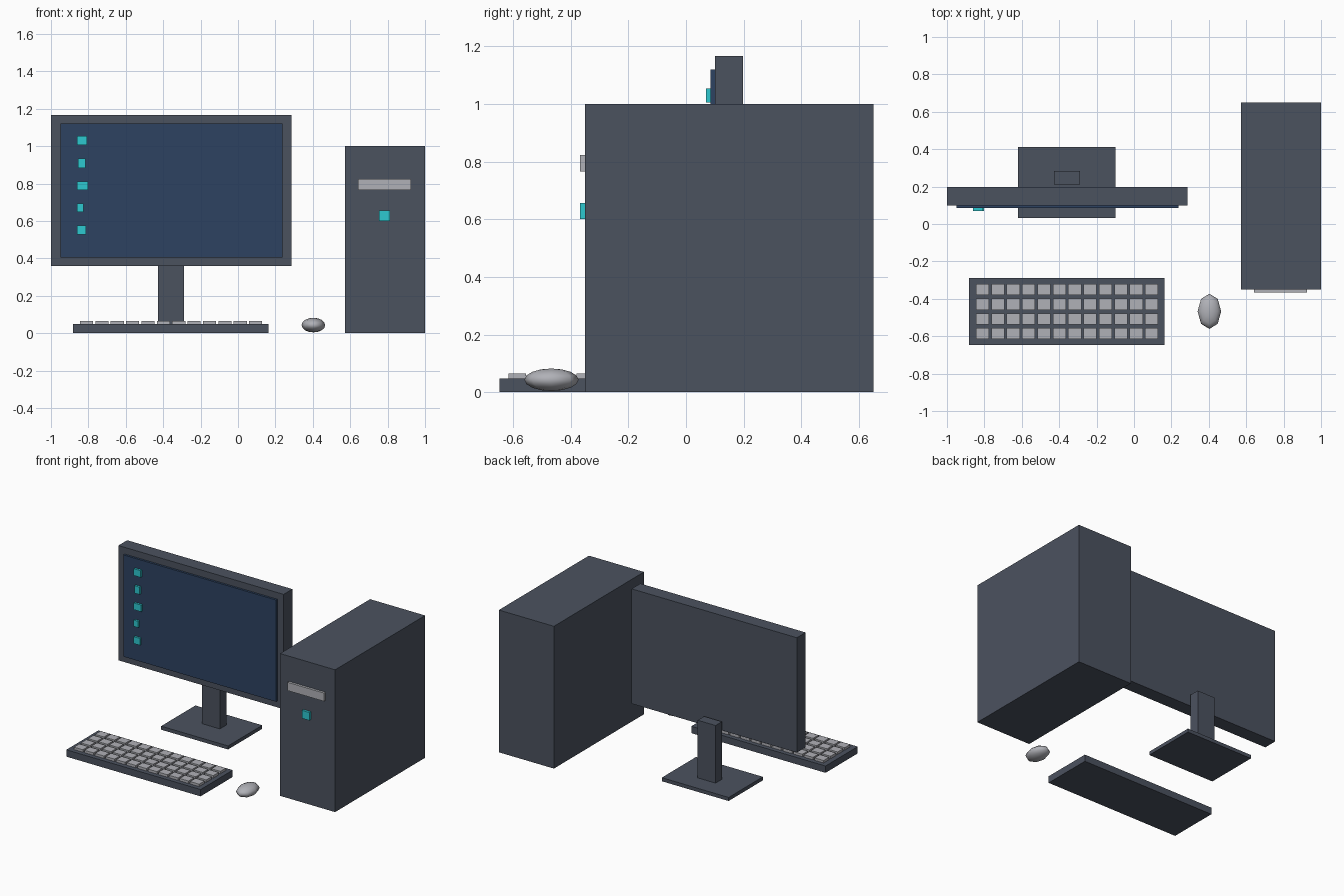
import bpy
import bmesh
from mathutils import Matrix, Vector

if "Cube" in bpy.data.objects:
    bpy.data.objects.remove(bpy.data.objects["Cube"])


def material(name, srgb):
    m = bpy.data.materials.new(name)
    lin = [((c / 255 + 0.055) / 1.055) ** 2.4 for c in srgb]
    m.diffuse_color = (*lin, 1)
    m.use_nodes = True
    m.node_tree.nodes["Principled BSDF"].inputs["Base Color"].default_value = m.diffuse_color
    return m


CASE = material("slate grey", (75, 82, 95))
SCREEN = material("screen blue", (45, 66, 97))
LIGHT = material("light grey", (176, 177, 183))
CYAN = material("cyan", (45, 200, 208))


def finish(name, bm, mat):
    mesh = bpy.data.meshes.new(name)
    bm.to_mesh(mesh)
    bm.free()
    mesh.materials.append(mat)
    ob = bpy.data.objects.new(name, mesh)
    bpy.context.collection.objects.link(ob)
    return ob


def add_box(bm, x, y, z):
    spans = (x, y, z)
    centre = Vector([(a + b) / 2 for a, b in spans])
    size = [b - a for a, b in spans]
    bmesh.ops.create_cube(bm, size=1, matrix=Matrix.Translation(centre) @ Matrix.Diagonal((*size, 1)))


def box(name, mat, x, y, z):
    bm = bmesh.new()
    add_box(bm, x, y, z)
    return finish(name, bm, mat)


# Monitor and its stand
box("monitor_case", CASE, (-1, 0.285), (0.1, 0.197), (0.36, 1.167))
box("monitor_screen", SCREEN, (-0.95, 0.237), (0.085, 0.1), (0.405, 1.12))
box("monitor_neck", CASE, (-0.428, -0.289), (0.212, 0.283), (0.02, 0.43))
box("monitor_base", CASE, (-0.62, -0.1), (0.032, 0.412), (0, 0.025))

# Column of screen icons: left, right, bottom, top
icons = [(-0.86, -0.806, 1.005, 1.053), (-0.855, -0.815, 0.883, 0.935),
         (-0.86, -0.802, 0.765, 0.812), (-0.86, -0.825, 0.647, 0.692),
         (-0.86, -0.812, 0.527, 0.575)]
for i, (x0, x1, z0, z1) in enumerate(icons):
    box(f"screen_icon_{i + 1}", CYAN, (x0, x1), (0.07, 0.085), (z0, z1))

# Tower with drive and power button
box("tower_case", CASE, (0.572, 1), (-0.35, 0.65), (0, 1))
box("tower_drive", LIGHT, (0.642, 0.925), (-0.367, -0.35), (0.765, 0.823))
box("tower_button", CYAN, (0.755, 0.812), (-0.367, -0.35), (0.6, 0.656))

# Keyboard with a 12 x 4 grid of keys
box("keyboard_case", CASE, (-0.882, 0.162), (-0.647, -0.29), (0, 0.048))
bm = bmesh.new()
for col in range(12):
    for row in range(4):
        x, y = -0.845 + col * 0.0822, -0.616 + row * 0.0785
        add_box(bm, (x, x + 0.07), (y, y + 0.06), (0.048, 0.065))
finish("keyboard_keys", bm, LIGHT)

# Mouse
bm = bmesh.new()
bmesh.ops.create_uvsphere(bm, u_segments=8, v_segments=8, radius=1,
                          matrix=Matrix.Translation((0.403, -0.467, 0.043))
                          @ Matrix.Diagonal((0.063, 0.094, 0.039, 1)))
for f in bm.faces:
    f.smooth = True
finish("mouse", bm, LIGHT)
